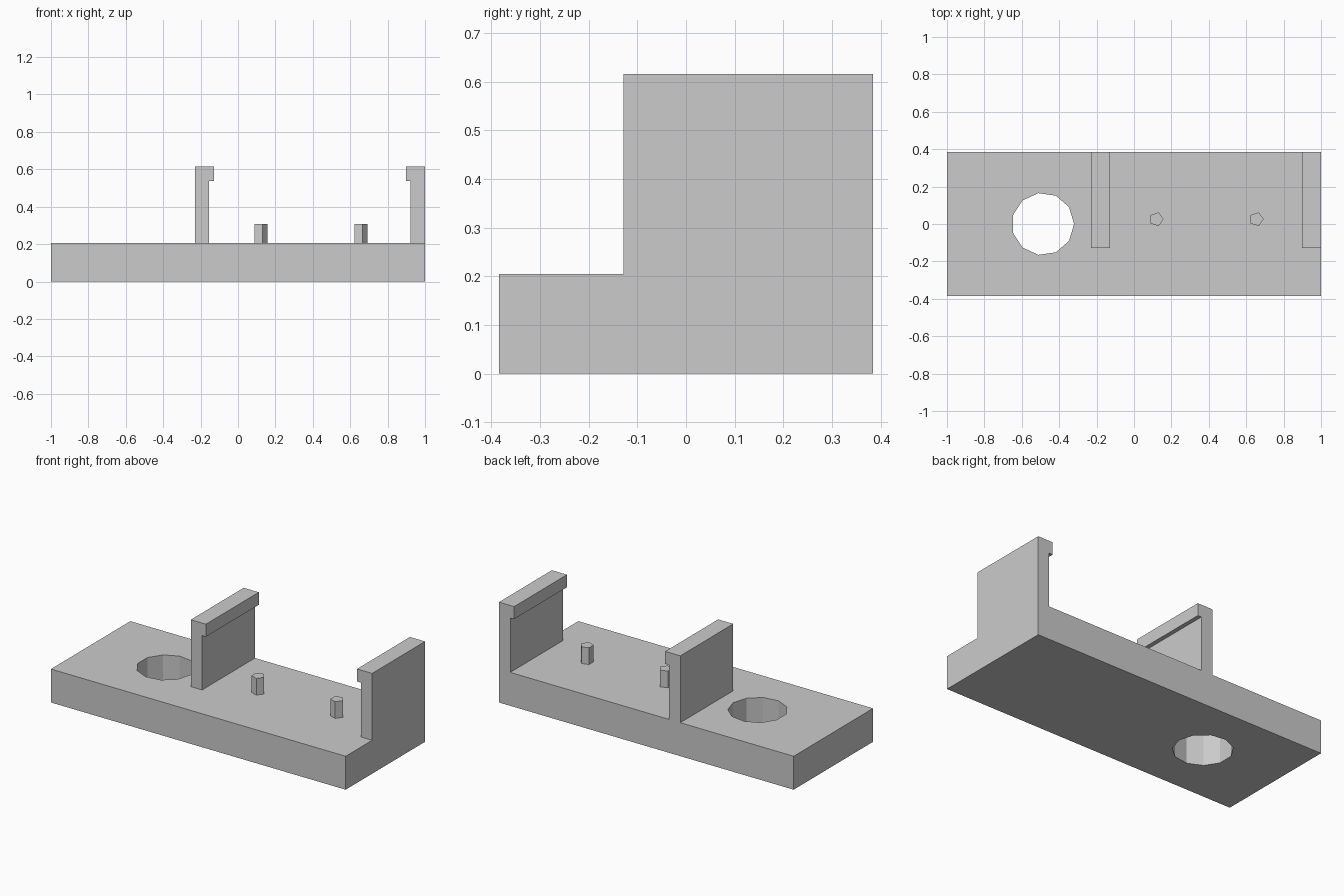
import bpy
import bmesh
import math
from mathutils import Vector

default_cube = bpy.data.objects.get("Cube")
if default_cube:
    bpy.data.objects.remove(default_cube, do_unlink=True)

UNIT = 2 / 78                      # the tray is 78 units long
BASE_TOP = 8 * UNIT
BACK, WALL_FRONT = 15 * UNIT, -5 * UNIT

grey = bpy.data.materials.new("plain grey")
grey.use_nodes = True
grey.diffuse_color = (0.6, 0.6, 0.6, 1)
grey.node_tree.nodes["Principled BSDF"].inputs["Base Color"].default_value = grey.diffuse_color


def prism(name, outlines, direction):
    """Fill closed outlines (inner ones become holes) and extrude them."""
    bm = bmesh.new()
    for points in outlines:
        verts = [bm.verts.new(p) for p in points]
        for i, v in enumerate(verts):
            bm.edges.new((v, verts[(i + 1) % len(verts)]))
    bmesh.ops.triangle_fill(bm, edges=bm.edges[:], use_beauty=True)
    result = bmesh.ops.extrude_face_region(bm, geom=bm.faces[:], use_keep_orig=True)
    moved = [g for g in result["geom"] if isinstance(g, bmesh.types.BMVert)]
    bmesh.ops.translate(bm, verts=moved, vec=Vector(direction))
    bmesh.ops.recalc_face_normals(bm, faces=bm.faces[:])
    bmesh.ops.dissolve_limit(bm, angle_limit=0.01, verts=bm.verts[:], edges=bm.edges[:])
    mesh = bpy.data.meshes.new(name)
    bm.to_mesh(mesh)
    bm.free()
    mesh.materials.append(grey)
    obj = bpy.data.objects.new(name, mesh)
    bpy.context.collection.objects.link(obj)
    return obj


def ring(x, y, z, radius, sides):
    angles = [2 * math.pi * i / sides for i in range(sides)]
    return [(x + radius * math.cos(a), y + radius * math.sin(a), z) for a in angles]


# Base plate with a faceted through hole
corners = [(sx, sy * BACK, 0) for sx, sy in ((-1, -1), (1, -1), (1, 1), (-1, 1))]
hole = ring(-19 * UNIT, 0, 0, 6.5 * UNIT, 11)
prism("base_plate", [corners, hole], (0, 0, BASE_TOP))

# Facing clip walls, each with a lip along the inner top edge
clip = ((0, 8), (3, 8), (3, 21), (4, 21), (4, 24), (0, 24))
for name, outer, side in (("right_clip_wall", -9 * UNIT, 1), ("left_clip_wall", 1, -1)):
    profile = [(outer + side * u * UNIT, WALL_FRONT, z * UNIT) for u, z in clip]
    prism(name, [profile], (0, BACK - WALL_FRONT, 0))

# Five-sided locating pegs between the walls
for name, x in (("right_peg", 0.12), ("left_peg", 0.655)):
    prism(name, [ring(x, UNIT, BASE_TOP, 1.5 * UNIT, 5)], (0, 0, 4 * UNIT))
